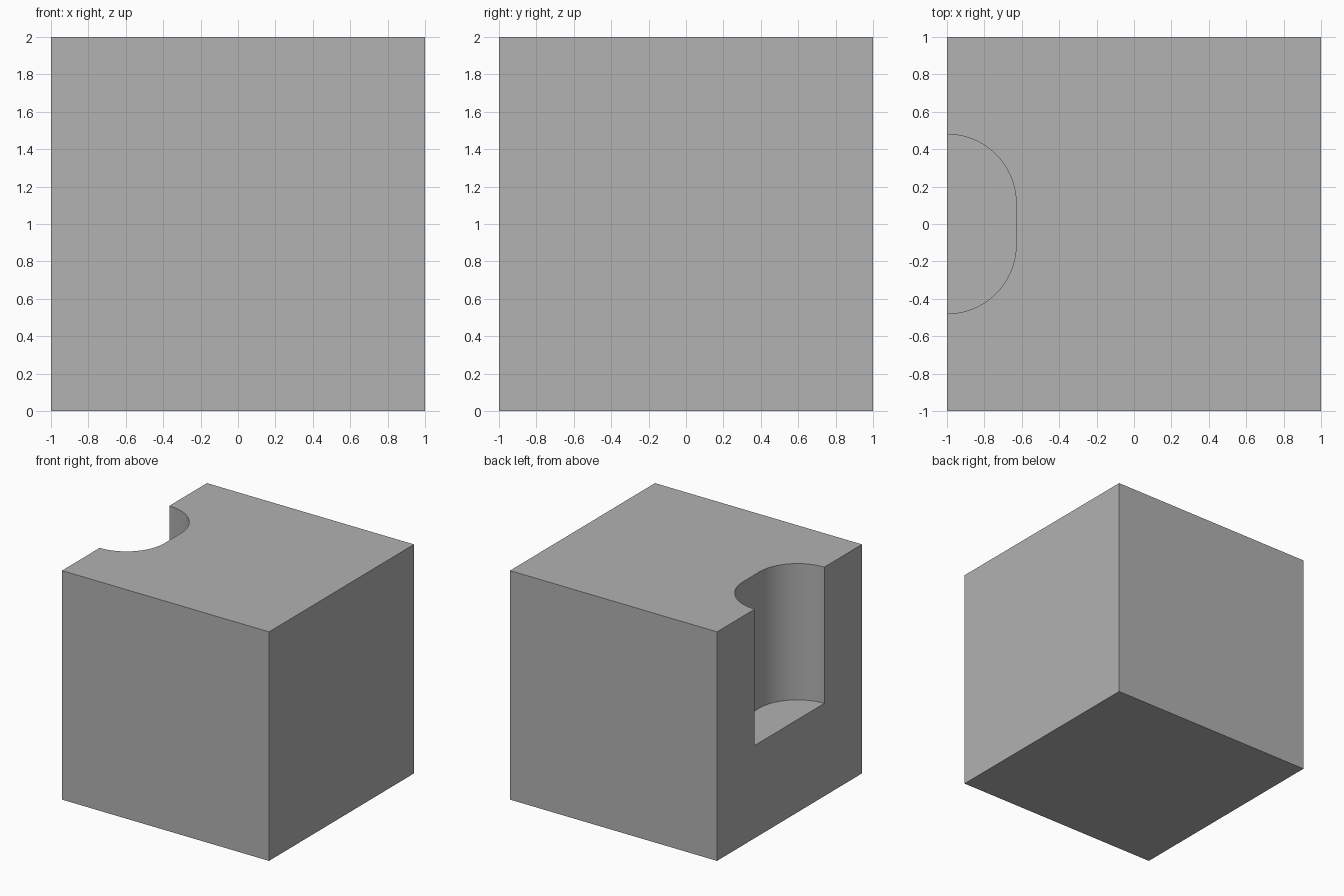
import bpy
import bmesh
from math import sin, cos, pi, radians

default = bpy.data.objects.get("Cube")
if default:
    bpy.data.objects.remove(default, do_unlink=True)

SIZE = 2.0
FLOOR = 0.81       # height of the pocket floor
RADIUS = 0.37      # rounded corners of the pocket
HALF_FLAT = 0.11   # half length of the flat back wall
STEPS = 32

# Single grey material
grey = bpy.data.materials.new("plain grey")
grey.use_nodes = True
colour = (0.445, 0.445, 0.445, 1)
grey.diffuse_color = colour
grey.node_tree.nodes["Principled BSDF"].inputs["Base Color"].default_value = colour


def make_object(name, bm):
    bmesh.ops.recalc_face_normals(bm, faces=bm.faces)
    mesh = bpy.data.meshes.new(name)
    bm.to_mesh(mesh)
    bm.free()
    mesh.materials.append(grey)
    obj = bpy.data.objects.new(name, mesh)
    bpy.context.collection.objects.link(obj)
    return obj


# Block
bm = bmesh.new()
bmesh.ops.create_cube(bm, size=SIZE)
bmesh.ops.translate(bm, vec=(0, 0, SIZE / 2), verts=bm.verts)
block = make_object("block", bm)

# Pocket cutter: quarter arc, flat wall, mirrored quarter arc, open past the side
arc = [(-1 + RADIUS * sin(i * pi / 2 / STEPS),
        HALF_FLAT + RADIUS * cos(i * pi / 2 / STEPS)) for i in range(STEPS + 1)]
half = [(-1.2, HALF_FLAT + RADIUS)] + arc
outline = half + [(x, -y) for x, y in reversed(half)]
bm = bmesh.new()
face = bm.faces.new([bm.verts.new((x, y, FLOOR)) for x, y in outline])
wall = bmesh.ops.extrude_face_region(bm, geom=[face])
top = [v for v in wall["geom"] if isinstance(v, bmesh.types.BMVert)]
bmesh.ops.translate(bm, vec=(0, 0, SIZE), verts=top)
cutter = make_object("pocket_cutter", bm)
cutter.hide_render = True

# Cut the pocket into the block, then drop the cutter
cut = block.modifiers.new("pocket", 'BOOLEAN')
cut.operation = 'DIFFERENCE'
cut.solver = 'EXACT'
cut.object = cutter
bpy.ops.object.select_all(action='DESELECT')
block.select_set(True)
bpy.context.view_layer.objects.active = block
bpy.ops.object.modifier_apply(modifier=cut.name)
bpy.data.objects.remove(cutter, do_unlink=True)

# Smooth curved walls, sharp corners
bpy.ops.object.shade_smooth_by_angle(angle=radians(30))
